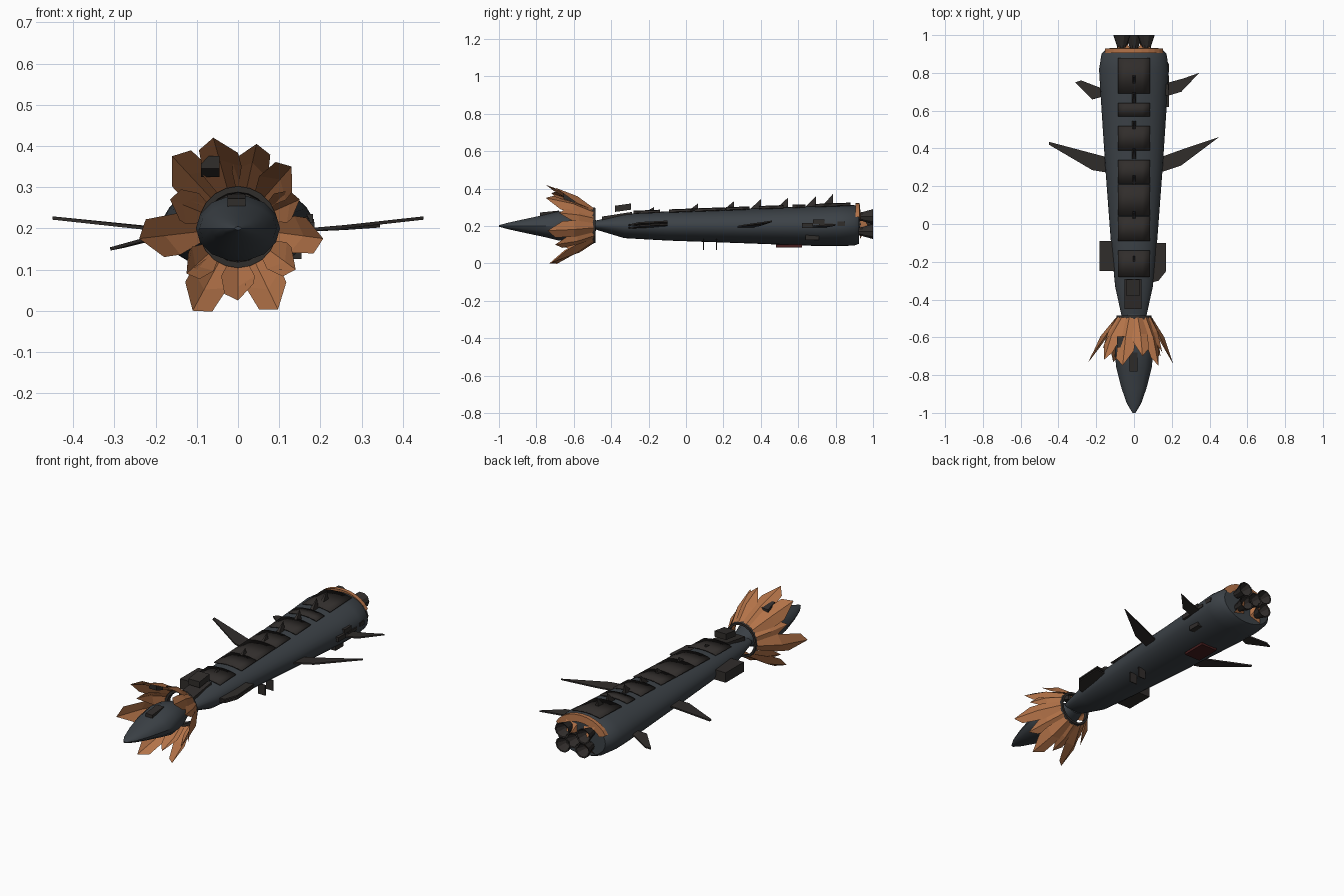
import bpy, bmesh, math, random
from mathutils import Vector

if "Cube" in bpy.data.objects:
    bpy.data.objects.remove(bpy.data.objects["Cube"])

random.seed(4)

def material(name, rgb):
    m = bpy.data.materials.new(name)
    m.diffuse_color = (*rgb, 1)
    m.use_nodes = True
    m.node_tree.nodes["Principled BSDF"].inputs["Base Color"].default_value = m.diffuse_color
    return m

HULL = material("slate", (0.045, 0.054, 0.063))
DARK = material("charcoal", (0.03, 0.026, 0.024))
COPPER = material("copper", (0.45, 0.17, 0.065))
RED = material("dark_red", (0.06, 0.012, 0.012))

def make(name, verts, faces, mat, smooth=None, thick=0):
    me = bpy.data.meshes.new(name)
    me.from_pydata([tuple(v) for v in verts], [], faces)
    bm = bmesh.new()
    bm.from_mesh(me)
    bmesh.ops.recalc_face_normals(bm, faces=bm.faces)
    bm.to_mesh(me)
    bm.free()
    me.materials.append(mat)
    ob = bpy.data.objects.new(name, me)
    bpy.context.collection.objects.link(ob)
    if thick:
        s = ob.modifiers.new("thickness", 'SOLIDIFY')
        s.thickness, s.offset = thick, 0
    if smooth:
        bpy.ops.object.select_all(action='DESELECT')
        ob.select_set(True)
        bpy.context.view_layer.objects.active = ob
        bpy.ops.object.shade_smooth_by_angle(angle=math.radians(smooth))
    return ob

def loft(name, sections, n, mat, smooth=None, cx=0, caps=True):
    """Elliptical sections (y, z centre, half width, half height) along y."""
    verts = [(cx + w * math.cos(2 * math.pi * i / n), y, z + h * math.sin(2 * math.pi * i / n))
             for y, z, w, h in sections for i in range(n)]
    faces = [(k*n + i, k*n + (i+1) % n, (k+1)*n + (i+1) % n, (k+1)*n + i)
             for k in range(len(sections) - 1) for i in range(n)]
    if caps:
        faces += [tuple(range(n)), tuple(range(len(verts) - n, len(verts)))]
    return make(name, verts, faces, mat, smooth)

def box(name, x, y, z, mat=DARK, tilt=0):
    """Box from (min, max) ranges; tilt lifts its rear end."""
    v = [(a, b, c + (tilt if b == y[1] else 0)) for a in x for b in y for c in z]
    f = [(0, 1, 3, 2), (4, 5, 7, 6), (0, 1, 5, 4), (2, 3, 7, 6), (0, 2, 6, 4), (1, 3, 7, 5)]
    return make(name, v, f, mat)

# Main hull, wedge-shaped at the neck and wide at the stern
loft("main_hull", [(-.49, .205, .065, .022), (-.33, .2, .10, .065), (-.1, .2, .122, .078),
                   (.3, .2, .152, .092), (.7, .2, .178, .107), (.82, .203, .185, .11),
                   (.9, .203, .172, .108), (.925, .203, .15, .098)], 28, HULL, 35)

# Nose section in front of the neck
loft("nose", [(-1, .2, .008, .004), (-.95, .2, .038, .018), (-.87, .2, .066, .036),
              (-.76, .2, .094, .06), (-.68, .2, .102, .08), (-.6, .2, .09, .075),
              (-.48, .203, .05, .03)], 14, HULL, 35)

# Collar ring carrying the petals
loft("petal_collar", [(-.51, .203, .097, .099), (-.485, .203, .092, .094),
                      (-.485, .203, .08, .082), (-.51, .203, .083, .085),
                      (-.51, .203, .097, .099)], 20, DARK, caps=False)

# Ragged copper petals: tip x, tip y, tip z
tips = [(-.16, -.72, .375), (-.06, -.75, .42), (.045, -.7, .405), (.13, -.75, .35),
        (.15, -.68, .27), (.207, -.74, .175), (.14, -.7, .10), (.097, -.72, .003),
        (0, -.67, .025), (-.11, -.73, .0), (-.125, -.66, .09), (-.24, -.73, .175),
        (-.165, -.66, .27)]
for i, tip in enumerate(tips):
    a = math.atan2(tip[2] - .203, tip[0])
    def ring(da, r, y):
        return Vector((r * math.cos(a + da), y, .203 + r * math.sin(a + da)))
    r_tip = math.hypot(tip[0], tip[2] - .203)
    rm = .095 + (r_tip - .095) * .5
    ym = -.495 + (tip[1] + .495) * .42
    side = random.choice((-1, 1))
    shoulder = [ring(s * (.2 if s == side else .27), r_tip * (.93 if s == side else .8),
                     tip[1] + (.04 if s == side else .08)) for s in (-1, 1)]
    v = [ring(-.27, .09, -.49), ring(0, .096, -.495), ring(.27, .09, -.49),
         ring(-.33, rm * .92, ym), ring(0, rm * 1.06, ym), ring(.33, rm * .92, ym),
         shoulder[0], Vector(tip), shoulder[1]]
    make("petal_%02d" % i, v, [(0, 1, 4, 3), (1, 2, 5, 4), (3, 4, 7, 6), (4, 5, 8, 7)], COPPER)

def top(y):
    return .272 + .041 * (y + .3) / 1.1

# Thin armour panels hovering over the back
for i, (y0, y1) in enumerate([(-.28, -.14), (-.09, .04), (.045, .21), (.215, .34),
                              (.39, .52), (.57, .64), (.69, .88)]):
    xs = [-.085, -.045, 0, .045, .085]
    v = [(x, y, top(y) + .006 - 1.6 * x * x) for y in (y0, y1) for x in xs]
    make("back_panel_%d" % i, v, [(k, k+1, k+6, k+5) for k in range(4)], DARK, 40, .006)

# Row of dorsal spines, rising toward the rear
for i, (y, h) in enumerate([(-.17, .025), (.065, .035), (.257, .04), (.40, .045),
                            (.545, .048), (.695, .05), (.785, .058)]):
    b = top(y)
    v = [(-.012, y - .06, b - .01), (.012, y - .06, b - .01), (-.012, y, b - .01),
         (.012, y, b - .01), (0, y, b + h)]
    make("dorsal_spine_%d" % i, v, [(0, 1, 3, 2), (0, 1, 4), (2, 3, 4), (0, 2, 4), (1, 3, 4)], DARK)

# Side fins, outlines in plan with height rising or falling outward
def fin(name, pts):
    make(name, pts, [tuple(range(len(pts)))], DARK, thick=.008)

fin("front_fin_right", [(.13, .27, .193), (.25, .31, .203), (.45, .46, .225), (.27, .40, .205), (.13, .35, .193)])
fin("front_fin_left", [(-.13, .27, .193), (-.22, .285, .2), (-.45, .42, .225), (-.45, .435, .225), (-.13, .35, .193)])
fin("rear_fin_right", [(.15, .67, .195), (.25, .7, .2), (.345, .8, .206), (.26, .77, .2), (.15, .74, .195)])
fin("rear_fin_left", [(-.15, .68, .188), (-.22, .66, .175), (-.31, .75, .15), (-.28, .76, .156), (-.15, .71, .188)])

# Side pods near the neck
box("left_pod", (-.182, -.10), (-.25, -.09), (.165, .22))
for z in (.19, .205):
    fin("right_pod_blade", [(.09, -.31, z), (.13, -.3, z), (.17, -.25, z + .012), (.17, -.1, z + .02), (.1, -.1, z + .01)])

# Small equipment boxes on the nose, back, flank and belly
box("nose_hatch", (-.025, .018), (-.78, -.68), (.25, .272), tilt=.01)
box("petal_box", (-.09, -.045), (-.655, -.595), (.345, .375), tilt=-.02)
box("neck_turret", (-.04, .03), (-.38, -.295), (.275, .308), tilt=.012)
box("neck_turret_base", (-.05, .04), (-.45, -.29), (.22, .25), tilt=.025)
for i, (y0, y1, z0, z1) in enumerate([(.62, .68, .19, .215), (.64, .71, .125, .152), (.68, .74, .21, .235),
                                      (.71, .785, .195, .212), (.81, .85, .2, .223)]):
    edge = .178 * math.sqrt(1 - ((z0 + z1 - .4) / .214) ** 2)
    box("flank_box_%d" % i, (edge - .03, edge + .008), (y0, y1), (z0, z1))
box("belly_hatch", (-.05, .05), (.48, .62), (.086, .1), RED)
for y in (.09, .16):
    box("belly_plate", (.06, .105), (y, y + .005), (.072, .13))

# Engine nozzles, open at the rear
for x, z in ((-.065, .25), (.065, .25), (-.06, .17), (.06, .17), (0, .21)):
    loft("nozzle", [(.92, z, .022, .022), (.945, z, .026, .026), (1, z, .045, .042),
                    (.998, z, .038, .036), (.94, z, .015, .015)], 10, DARK, cx=x)

# Copper arch over the engines and small copper braces between them
n = 10
v = [(w * math.cos(math.pi * (.12 + .76 * i / n)), y, .205 + h * math.sin(math.pi * (.12 + .76 * i / n)))
     for i in range(n + 1) for w, h, y in ((.165, .118, .905), (.165, .118, .928), (.125, .08, .932))]
make("stern_arch", v, [(3*i + k, 3*i + k + 1, 3*i + k + 4, 3*i + k + 3)
                       for i in range(n) for k in (0, 1)], COPPER)
for s in (-1, 1):
    fin_pts = [(s * .02, .93, .15), (s * .09, .93, .13), (s * .05, .975, .2), (s * .09, .93, .28), (s * .02, .93, .27)]
    make("engine_brace", fin_pts, [(0, 1, 2), (2, 3, 4), (0, 2, 4)], COPPER)
